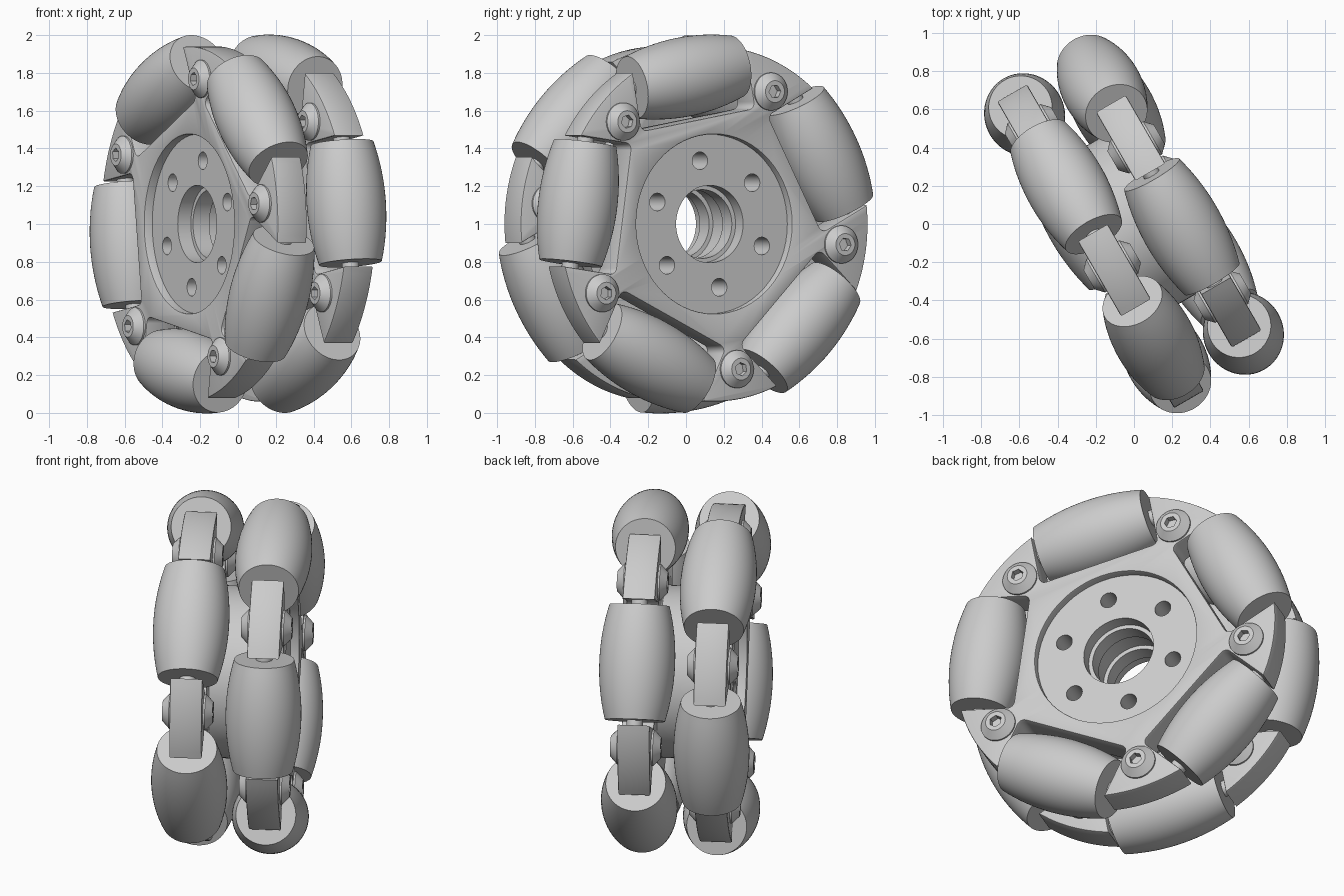
import bpy, bmesh
from math import sin, cos, pi, radians, sqrt, atan2
from mathutils import Matrix, Vector

if "Cube" in bpy.data.objects:
    bpy.data.objects.remove(bpy.data.objects["Cube"])

grey = bpy.data.materials.new("light_grey")
grey.use_nodes = True
grey.diffuse_color = (0.6, 0.6, 0.6, 1)
grey.node_tree.nodes["Principled BSDF"].inputs["Base Color"].default_value = (0.6, 0.6, 0.6, 1)

# Wheel frame: local z is the axle, local y points up
WHEEL = Matrix.Translation((0, 0, 1)) @ Matrix.Rotation(radians(120), 4, 'Z') @ Matrix.Rotation(pi / 2, 4, 'X')
DISC = 0.21         # distance of each disc from the middle
HALF = 0.09         # half thickness of a disc
RIM = 0.94          # plate rim radius
ROLLER_AT = 0.79    # roller axis radius
COUNT = 5
STEP = 2 * pi / COUNT


def rot(a):
    return Matrix.Rotation(a, 4, 'Z')


def place(name, mesh, matrix):
    obj = bpy.data.objects.new(name, mesh)
    bpy.context.collection.objects.link(obj)
    obj.matrix_world = WHEEL @ matrix
    return obj


def smooth(mesh, angle=35):
    if not mesh.materials:
        mesh.materials.append(grey)
    obj = bpy.data.objects.new("temp", mesh)
    bpy.context.collection.objects.link(obj)
    bpy.ops.object.select_all(action='DESELECT')
    obj.select_set(True)
    bpy.context.view_layer.objects.active = obj
    bpy.ops.object.shade_smooth_by_angle(angle=radians(angle))
    bpy.data.objects.remove(obj)
    return mesh


def circle(r, centre=(0, 0), n=64):
    return [(centre[0] + r * cos(2 * pi * i / n), centre[1] + r * sin(2 * pi * i / n)) for i in range(n)]


def slab(name, loops, half, bevel=0.0):
    """Flat shape with holes, extruded to both sides."""
    curve = bpy.data.curves.new(name, 'CURVE')
    curve.dimensions = '2D'
    curve.fill_mode = 'BOTH'
    curve.extrude = half - bevel
    curve.bevel_depth = bevel
    curve.bevel_resolution = 1
    curve.offset = -bevel
    for pts in loops:
        spline = curve.splines.new('POLY')
        spline.points.add(len(pts) - 1)
        for p, (x, y) in zip(spline.points, pts):
            p.co = (x, y, 0, 1)
        spline.use_cyclic_u = True
    obj = bpy.data.objects.new(name, curve)
    bpy.context.collection.objects.link(obj)
    mesh = bpy.data.meshes.new_from_object(obj.evaluated_get(bpy.context.evaluated_depsgraph_get()))
    bpy.data.objects.remove(obj)
    bm = bmesh.new()
    bm.from_mesh(mesh)
    bmesh.ops.remove_doubles(bm, verts=bm.verts, dist=0.0002)
    bmesh.ops.recalc_face_normals(bm, faces=bm.faces)
    bm.to_mesh(mesh)
    bm.free()
    mesh.materials.clear()
    return smooth(mesh)


def lathe(name, rings, n=48):
    """Rings of (radius, height, is_hexagonal), capped at both ends."""
    bm = bmesh.new()
    rows = []
    for r, z, hexagonal in rings:
        row = []
        for i in range(n):
            a = 2 * pi * i / n
            k = cos(pi / 6) / cos(a % (pi / 3) - pi / 6) if hexagonal else 1
            row.append(bm.verts.new((r * k * cos(a), r * k * sin(a), z)))
        rows.append(row)
    for lo, hi in zip(rows, rows[1:]):
        for i in range(n):
            j = (i + 1) % n
            bm.faces.new((lo[i], lo[j], hi[j], hi[i]))
    bm.faces.new(rows[0][::-1])
    bm.faces.new(rows[-1])
    bmesh.ops.recalc_face_normals(bm, faces=bm.faces)
    mesh = bpy.data.meshes.new(name)
    bm.to_mesh(mesh)
    bm.free()
    return smooth(mesh)


# Plate outline: roller pockets alternating with rim blocks
floor, side, fillet = 0.56, 0.35, 0.035
mouth = atan2(side, sqrt(RIM ** 2 - side ** 2))
outline = []
for k in range(COUNT):
    pocket = []
    for s in (-1, 1):
        corner = [(floor + fillet * (1 - sin(t * pi / 12)), s * (side - fillet * (1 - cos(t * pi / 12))))
                  for t in range(7)]
        pocket += corner if s < 0 else corner[::-1]
    outline += [tuple((rot(k * STEP) @ Vector((x, y, 0)))[:2]) for x, y in pocket]
    for i in range(13):
        a = k * STEP + mouth + (STEP - 2 * mouth) * i / 12
        outline.append((RIM * cos(a), RIM * sin(a)))
plate_mesh = slab("plate", [outline, circle(0.475)], HALF, 0.008)

# Shared hub with bore and six through holes
holes = [circle(0.047, (0.34 * cos(a), 0.34 * sin(a)), 24)
         for a in (radians(40 + 60 * i) for i in range(6))]
place("hub", slab("hub", [circle(0.48), circle(0.205)] + holes, 0.25), Matrix())
collar = slab("bore_collar", [circle(0.215), circle(0.182)], 0.05)
for s, label in ((-1, "right"), (1, "left")):
    place(label + "_bore_collar", collar, Matrix.Translation((0, 0, s * 0.12)))

# Barrel roller, its axle and the countersunk bolt
length, bulge, curve_r = 0.32, 0.21, 1.2
barrel = []
for i in range(17):
    t = length * (i / 8 - 1)
    barrel.append((bulge - curve_r + sqrt(curve_r ** 2 - t ** 2), t, False))
roller_mesh = lathe("roller", barrel, 64)
axle_mesh = lathe("axle", [(0.045, -0.38, False), (0.045, 0.38, False)], 24)
bolt_mesh = lathe("bolt", [(0.1, -0.01, False), (0.1, 0.01, False), (0.058, 0.05, False),
                           (0.036, 0.05, True), (0.036, 0.012, True)])

# Two discs, staggered by half a step
for s, label, start in ((1, "left", radians(28)), (-1, "right", radians(64))):
    disc = Matrix.Translation((0, 0, s * DISC)) @ rot(start)
    place(label + "_plate", plate_mesh, disc)
    for k in range(COUNT):
        seat = disc @ rot(k * STEP) @ Matrix.Translation((ROLLER_AT, 0, 0)) @ Matrix.Rotation(pi / 2, 4, 'X')
        place(f"{label}_roller_{k + 1}", roller_mesh, seat)
        place(f"{label}_axle_{k + 1}", axle_mesh, seat)
        block = disc @ rot((k + 0.5) * STEP) @ Matrix.Translation((0.78, 0, 0))
        for flip, where in ((0, "a"), (pi, "b")):
            face = block @ Matrix.Rotation(flip, 4, 'X') @ Matrix.Translation((0, 0, HALF))
            place(f"{label}_bolt_{k + 1}{where}", bolt_mesh, face)
